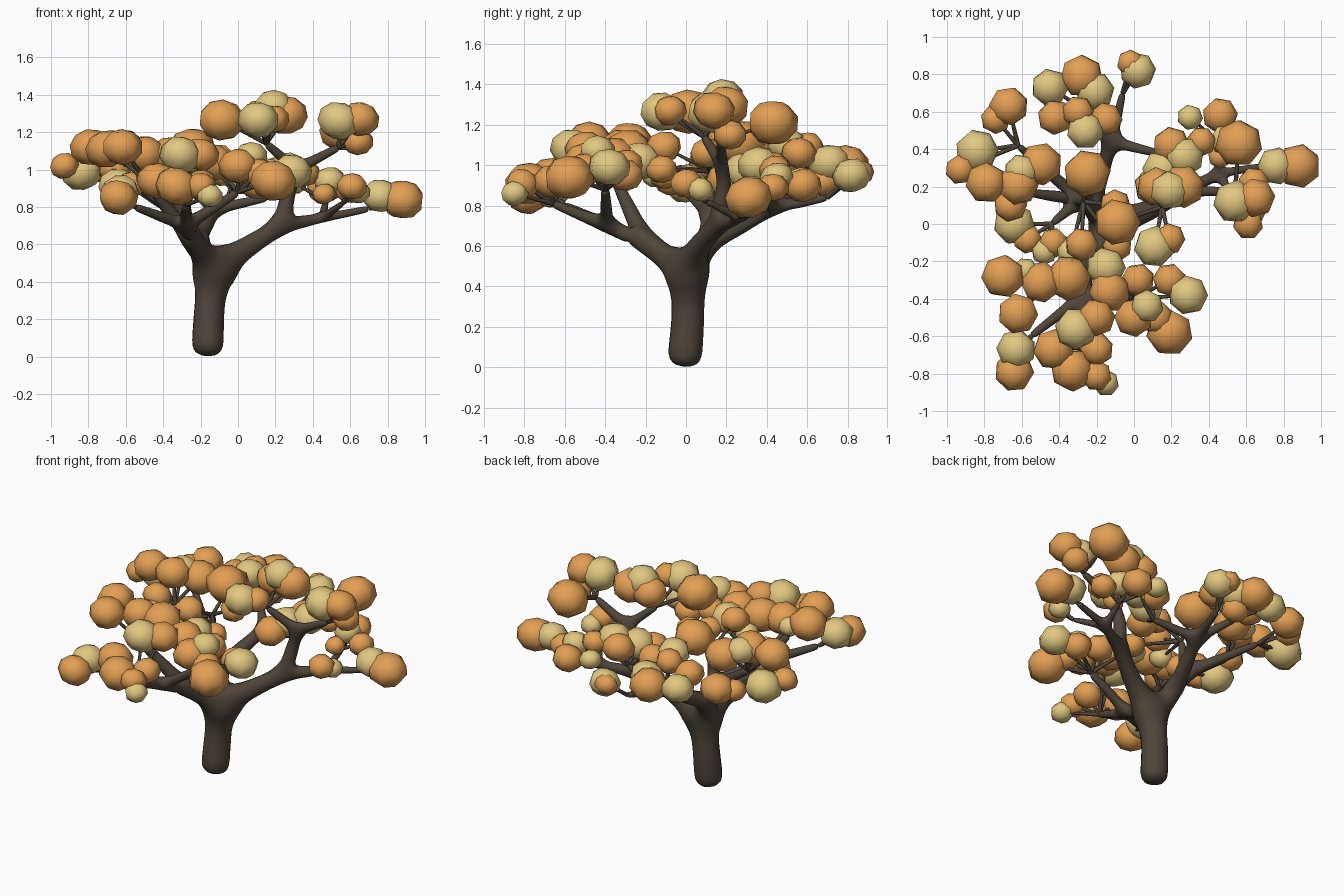
import bpy, bmesh, math, random
from mathutils import Matrix, Vector, Euler

random.seed(4)
cube = bpy.data.objects.get("Cube")
if cube:
    bpy.data.objects.remove(cube)


def make_material(name, color):
    mat = bpy.data.materials.new(name)
    mat.use_nodes = True
    mat.diffuse_color = (*color, 1)
    mat.node_tree.nodes["Principled BSDF"].inputs["Base Color"].default_value = (*color, 1)
    return mat


bark = make_material("dark_bark", (.08, .06, .042))
amber = make_material("amber_leaf", (.77, .35, .09))
straw = make_material("straw_leaf", (.76, .58, .22))


def link(name, data, *materials):
    obj = bpy.data.objects.new(name, data)
    bpy.context.collection.objects.link(obj)
    for mat in materials:
        data.materials.append(mat)
    return obj


# Trunk and limbs: a branching skeleton of (node, parent, position, radius)
skeleton = [
    ("base", None, (-.165, -.01, -.008), .082),
    ("mid", "base", (-.155, .01, .24), .076),
    ("fork", "mid", (-.135, .01, .475), .084),
    ("right_bend", "fork", (.08, .07, .605), .052),
    ("right_fork", "right_bend", (.23, .15, .7), .042),
    ("outer", "right_fork", (.45, .27, .74), .023),
    ("outer_tip", "outer", (.7, .31, .79), .016),
    ("low_tip", "outer", (.47, .42, .83), .014),
    ("under_tip", "outer", (.56, .1, .82), .013),
    ("rise", "right_fork", (.27, .19, .88), .036),
    ("crown", "rise", (.31, .18, 1.0), .03),
    ("crown_in", "crown", (.15, .09, 1.14), .018),
    ("crown_out", "crown", (.54, .17, 1.12), .018),
    ("left_bend", "fork", (-.23, .09, .605), .053),
    ("left_fork", "left_bend", (-.29, .13, .75), .038),
    ("left_tip", "left_fork", (-.58, .17, .94), .018),
    ("west_tip", "left_fork", (-.44, .0, .87), .016),
    ("mid_tip", "left_fork", (-.27, .12, .97), .018),
    ("back_bend", "left_bend", (-.16, .32, .73), .038),
    ("back_fork", "back_bend", (-.12, .44, .79), .03),
    ("back_tip", "back_fork", (-.28, .62, .91), .018),
    ("rear_tip", "back_fork", (-.06, .7, .84), .016),
    ("inner_tip", "back_fork", (.16, .37, .85), .018),
    ("far_tip", "left_fork", (-.62, .42, .95), .016),
    ("front_bend", "fork", (-.24, -.2, .615), .046),
    ("front_fork", "front_bend", (-.28, -.39, .7), .033),
    ("front_tip", "front_fork", (-.28, -.66, .81), .018),
    ("corner_tip", "front_fork", (-.55, -.6, .8), .018),
    ("side_tip", "front_bend", (-.5, -.36, .95), .02),
    ("near_tip", "front_fork", (.0, -.4, .88), .02),
]
nodes = {name: Vector(pos) for name, parent, pos, size in skeleton}

mesh = bpy.data.meshes.new("trunk_and_limbs")
order = list(nodes)
edges = [(order.index(parent), order.index(name)) for name, parent, pos, size in skeleton if parent]
mesh.from_pydata(list(nodes.values()), edges, [])
trunk = link("trunk_and_limbs", mesh, bark)
skin = trunk.modifiers.new("Skin", "SKIN")
skin.use_smooth_shade = True
skin.branch_smoothing = .3
if not mesh.skin_vertices:
    bpy.context.view_layer.objects.active = trunk
    bpy.ops.mesh.customdata_skin_add()
for index, (name, parent, pos, size) in enumerate(skeleton):
    vertex = mesh.skin_vertices[0].data[index]
    vertex.radius = (size * 1.14, size * 1.14)
    vertex.use_root = parent is None
smooth = trunk.modifiers.new("Subdivision", "SUBSURF")
smooth.levels = smooth.render_levels = 2

# Twigs: thin tapered curves gathered in one object
twigs = bpy.data.curves.new("twigs", "CURVE")
twigs.dimensions = "3D"
twigs.bevel_depth = .012
twigs.bevel_resolution = 1
twigs.resolution_u = 4
link("twigs", twigs, bark)


def add_twig(start, end):
    spline = twigs.splines.new("BEZIER")
    spline.bezier_points.add(1)
    for point, position, taper in zip(spline.bezier_points, (start, end), (1.1, .6)):
        point.co = position
        point.radius = taper
        point.handle_left_type = point.handle_right_type = "AUTO"


def add_cluster(hub, amber_tufts, straw_tufts):
    """Flattened low-poly leaf tufts (x, y, z, radius) on twigs that grow from one limb tip."""
    bm = bmesh.new()
    for index, tufts in enumerate((amber_tufts, straw_tufts)):
        for x, y, z, radius in tufts:
            lean = Euler((random.uniform(-.3, .3), random.uniform(-.3, .3), random.uniform(0, math.tau)))
            squash = Matrix.Diagonal((1.08, 1.08, .92, 1))
            made = bmesh.ops.create_uvsphere(
                bm, u_segments=7, v_segments=5, radius=radius,
                matrix=Matrix.Translation((x, y, z)) @ lean.to_matrix().to_4x4() @ squash)
            for face in {f for v in made["verts"] for f in v.link_faces}:
                face.material_index = index
                face.smooth = True
            add_twig(nodes[hub], Vector((x, y, z)))
    name = hub.replace("_tip", "") + "_leaves"
    data = bpy.data.meshes.new(name)
    bm.to_mesh(data)
    bm.free()
    link(name, data, amber, straw)


# Right side and high crown
add_cluster("outer_tip", [(.88, .31, .84, .112)], [(.76, .31, .86, .095)])
add_cluster("low_tip", [(.46, .58, .9, .09), (.6, .43, .89, .075), (.46, .36, .87, .06)],
            [(.49, .45, .94, .08), (.3, .57, .93, .065)])
add_cluster("under_tip", [(.61, .0, .91, .078)], [(.64, .07, .88, .065)])
add_cluster("crown_in", [(-.09, .01, 1.265, .12), (.26, .2, 1.29, .11), (.12, .2, 1.28, .1),
                         (.19, -.08, 1.27, .08)],
            [(.11, -.12, 1.265, .105), (.19, .18, 1.335, .1)])
add_cluster("crown_out", [(.65, .14, 1.27, .1), (.56, .43, 1.21, .12), (.64, .22, 1.15, .08)],
            [(.54, .12, 1.26, .11)])

# Left side
add_cluster("left_tip", [(-.79, .22, 1.12, .105), (-.62, .21, 1.12, .105), (-.5, .32, 1.08, .11),
                         (-.66, .1, 1.0, .085)], [(-.6, .28, 1.12, .09)])
add_cluster("west_tip", [(-.57, -.08, .92, .075), (-.43, -.1, .95, .075)],
            [(-.64, .0, .91, .105), (-.48, -.15, .95, .065)])
add_cluster("mid_tip", [(-.25, .27, 1.11, .12), (-.28, -.11, 1.09, .085), (-.09, -.12, .98, .075),
                        (-.1, .1, 1.06, .08)], [(-.34, -.15, 1.0, .07)])
add_cluster("far_tip", [(-.67, .63, 1.02, .1), (-.74, .56, 1.0, .075), (-.93, .29, 1.02, .075)],
            [(-.84, .39, .99, .11)])

# Back
add_cluster("back_tip", [(-.28, .79, 1.0, .11), (-.42, .57, 1.03, .09), (-.3, .6, 1.09, .08),
                         (-.15, .56, 1.06, .085), (-.22, .68, .92, .08)],
            [(-.45, .73, 1.0, .095), (-.21, .71, 1.01, .1), (-.26, .5, 1.1, .095)])
add_cluster("rear_tip", [(-.02, .86, .96, .068)], [(.02, .82, .95, .092)])
add_cluster("inner_tip", [(.2, .42, .98, .095), (.36, .44, .98, .075), (.1, .2, .93, .095)],
            [(.27, .36, 1.0, .1), (.15, .29, .97, .1)])

# Front
add_cluster("front_tip", [(-.43, -.67, .94, .105), (-.33, -.78, .91, .11), (-.2, -.67, .92, .085),
                          (-.2, -.81, .91, .078), (-.2, -.5, 1.08, .095)],
            [(-.15, -.85, .86, .067), (-.31, -.56, 1.08, .107)])
add_cluster("corner_tip", [(-.64, -.79, .85, .1)], [(-.63, -.67, .88, .1)])
add_cluster("side_tip", [(-.7, -.28, 1.11, .11), (-.5, -.31, 1.08, .105), (-.35, -.29, 1.07, .115),
                         (-.62, -.48, 1.12, .105)], [(-.58, -.25, 1.07, .065)])
add_cluster("near_tip", [(.19, -.58, .94, .118), (.0, -.5, 1.02, .1), (-.13, -.36, 1.04, .105),
                         (.02, -.3, 1.0, .085), (.19, -.3, .95, .085), (.12, -.5, .98, .085)],
            [(.29, -.38, .99, .1), (.07, -.44, 1.07, .085), (-.15, -.23, 1.02, .1)])
